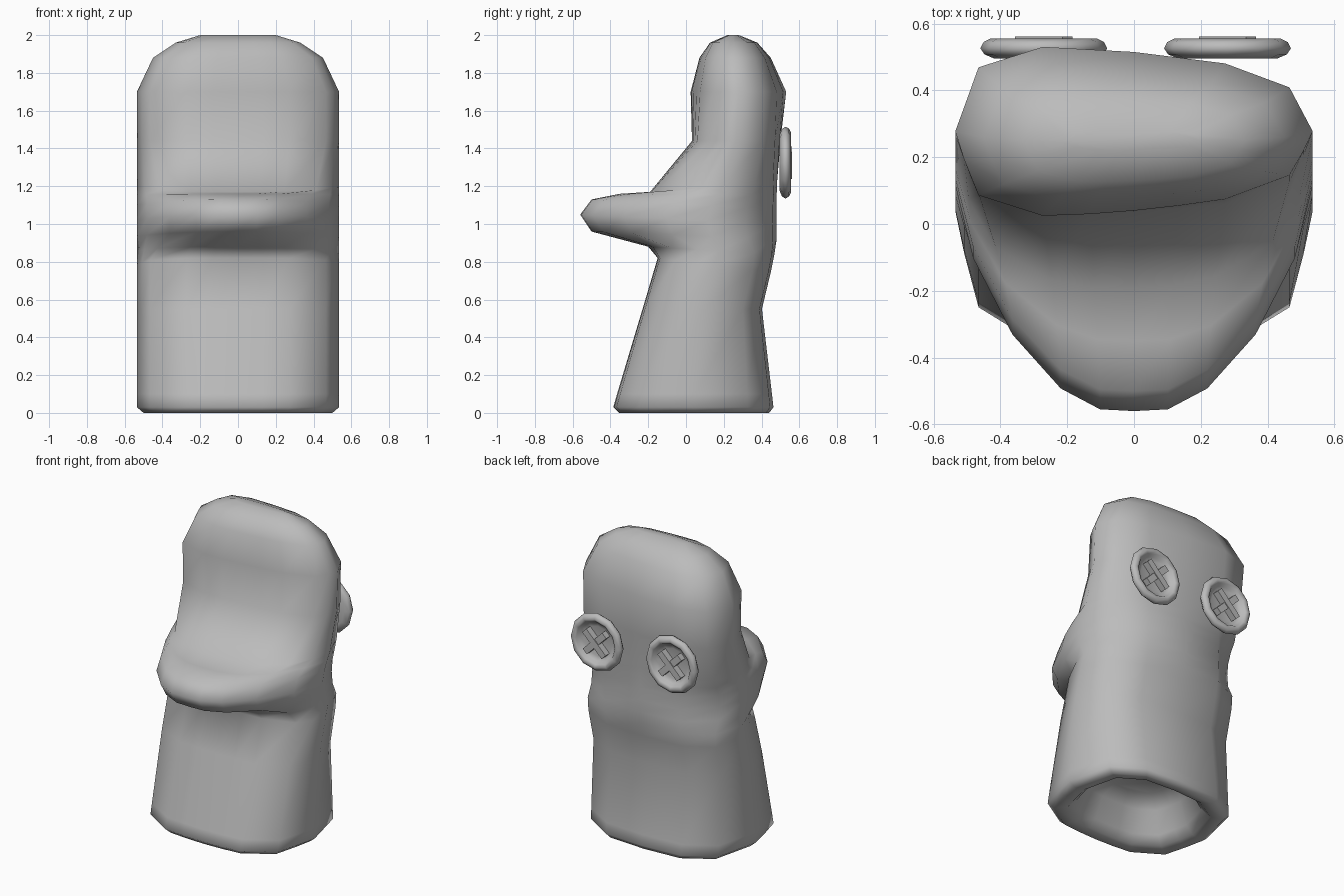
import bpy, bmesh, math
from mathutils import Matrix, Vector

if "Cube" in bpy.data.objects:
    bpy.data.objects.remove(bpy.data.objects["Cube"])

grey = bpy.data.materials.new("plain grey")
grey.diffuse_color = (0.5, 0.5, 0.5, 1)
grey.use_nodes = True
grey.node_tree.nodes["Principled BSDF"].inputs["Base Color"].default_value = grey.diffuse_color


def finish(name, bm, angle=None):
    bmesh.ops.recalc_face_normals(bm, faces=bm.faces)
    me = bpy.data.meshes.new(name)
    bm.to_mesh(me)
    bm.free()
    ob = bpy.data.objects.new(name, me)
    bpy.context.collection.objects.link(ob)
    me.materials.append(grey)
    for p in me.polygons:
        p.use_smooth = True
    if angle:
        bpy.context.view_layer.objects.active = ob
        ob.select_set(True)
        bpy.ops.object.shade_smooth_by_angle(angle=math.radians(angle))
        ob.select_set(False)
    return ob


# Half cross-sections (x share, depth share; 1 = front, -1 = back)
PLAIN = [(0, 1), (.25, .99), (.51, .96), (.87, .68), (.95, .30), (1, 0)]
JAW = [(0, 1), (.19, .99), (.41, .87), (.68, .56), (.90, .12), (1, -.30)]
BACK = [(.87, -.68), (.51, -.96), (0, -1)]


def ring(bm, zf, f, zb, b, w, jaw=0, taper=0):
    half = [(p[0] + (q[0] - p[0]) * jaw, p[1] + (q[1] - p[1]) * jaw)
            for p, q in zip(PLAIN, JAW)] + BACK
    loop = half + [(-x, d) for x, d in half[-2:0:-1]]
    out = []
    for x, d in loop:
        d *= 1 - .4 * taper * x * w         # head is thicker on its left side
        k = (1 - d) / 2
        out.append(bm.verts.new((x * w, f + (b - f) * k, zf + (zb - zf) * k)))
    return out


# Sock body: front z, front y, back z, back y, half width, jaw shape, taper
ROWS = [
    (.26, -.12, .26, .24, .22),
    (.20, -.20, .20, .30, .32),
    (.06, -.25, .06, .34, .37),
    (.012, -.29, .012, .38, .42),
    (0, -.355, 0, .44, .50),
    (.03, -.385, .03, .463, .535),
    (.10, -.365, .10, .455, .535),
    (.55, -.23, .55, .402, .535),
    (.82, -.15, .75, .45, .535),
    (.88, -.20, .84, .468, .535, .4),
    (.96, -.50, .92, .48, .535, 1),
    (1.05, -.56, 1.0, .48, .535, 1),
    (1.13, -.50, 1.08, .48, .535, 1),
    (1.16, -.35, 1.15, .48, .535, .8),
    (1.17, -.19, 1.22, .482, .535, .5, .2),
    (1.44, .037, 1.44, .495, .535, 0, .6),
    (1.70, .04, 1.70, .515, .535, 0, 1),
    (1.88, .08, 1.88, .44, .45, 0, 1),
    (1.96, .13, 1.96, .375, .33, 0, 1),
    (2.0, .22, 2.0, .28, .20, 0, 1),
]
bm = bmesh.new()
rings = [ring(bm, *r) for r in ROWS]
for lo, hi in zip(rings, rings[1:]):
    n = len(lo)
    for i in range(n):
        j = (i + 1) % n
        bm.faces.new((lo[i], lo[j], hi[j], hi[i]))
bm.faces.new(rings[0])
bm.faces.new(rings[-1])
finish("sock_body", bm)

# Button eyes with crossed stitches on the back
BUTTON = [(0, .500), (.15, .496), (.178, .508), (.19, .526), (.180, .545),
          (.160, .555), (.142, .546), (.128, .524), (.10, .515), (0, .513)]
for side, cx in (("left", -.27), ("right", .28)):
    bm = bmesh.new()
    vs = [bm.verts.new((r, y, 0)) for r, y in BUTTON]
    es = [bm.edges.new(p) for p in zip(vs, vs[1:])]
    bmesh.ops.spin(bm, geom=vs + es, cent=(0, 0, 0), axis=(0, 1, 0),
                   angle=math.tau, steps=12)
    bmesh.ops.remove_doubles(bm, verts=bm.verts, dist=1e-4)
    finish(side + "_button", bm, 75).location = (cx, 0, 1.325)
    for n, a in enumerate((45, -45)):
        bm = bmesh.new()
        m = (Matrix.Translation((0, .535 + .006 * n, 0))
             @ Matrix.Rotation(math.radians(a), 4, 'Y')
             @ Matrix.Diagonal((.20, .042, .042, 1)))
        bmesh.ops.create_cube(bm, size=1, matrix=m)
        finish(f"{side}_stitch_{n + 1}", bm, 30).location = (cx, 0, 1.325)
